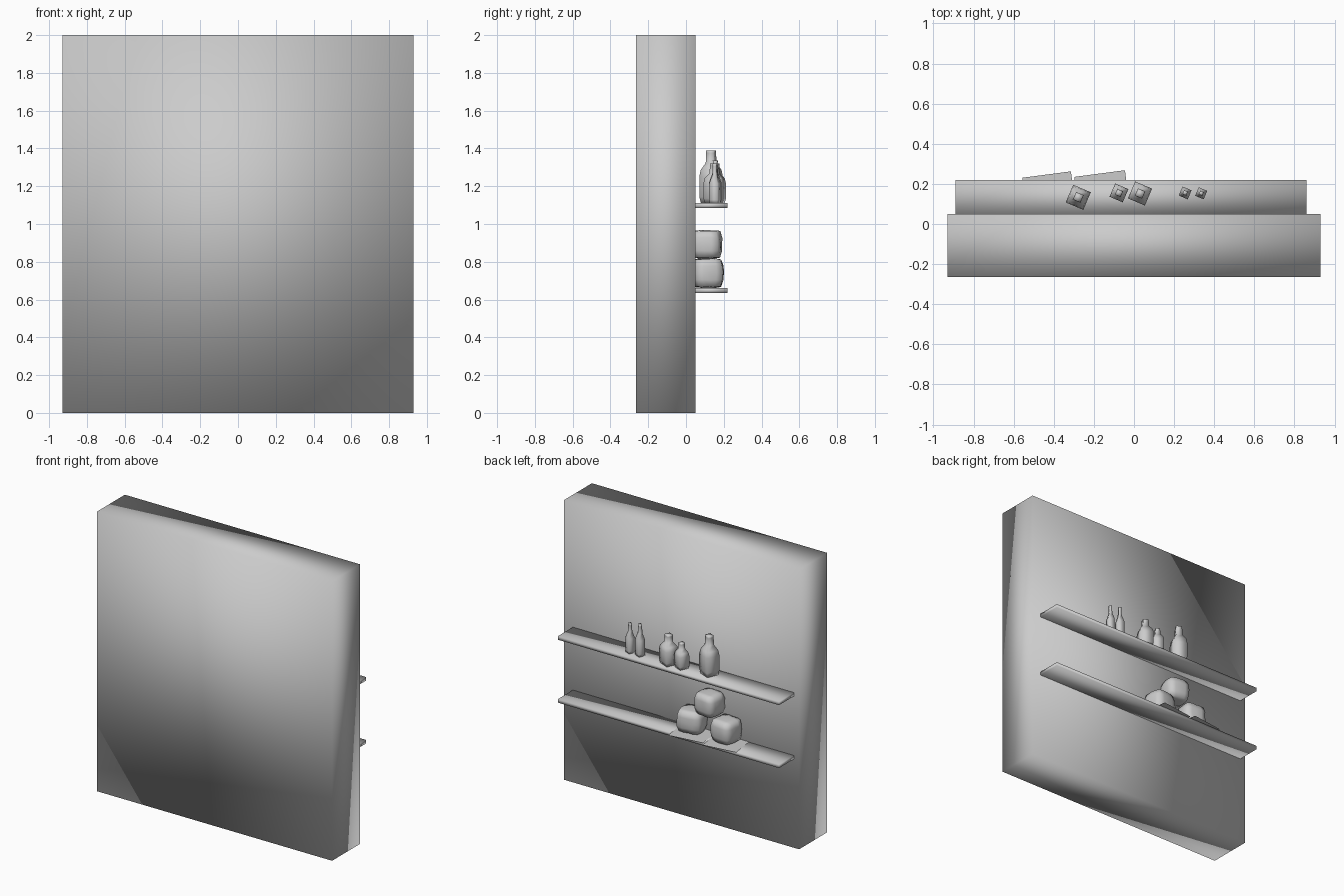
import bpy, bmesh, random
from math import radians, cos, sin, pi
from mathutils import Vector, Matrix

if "Cube" in bpy.data.objects:
    bpy.data.objects.remove(bpy.data.objects["Cube"])

random.seed(4)


def finish(name, bm):
    bmesh.ops.recalc_face_normals(bm, faces=bm.faces)
    me = bpy.data.meshes.new(name)
    for f in bm.faces:
        f.smooth = True
    bm.to_mesh(me)
    bm.free()
    ob = bpy.data.objects.new(name, me)
    bpy.context.collection.objects.link(ob)
    return ob


def box(name, lo, hi):
    lo, hi = Vector(lo), Vector(hi)
    bm = bmesh.new()
    m = Matrix.Translation((lo + hi) / 2) @ Matrix.Diagonal((*(hi - lo), 1))
    bmesh.ops.create_cube(bm, size=1, matrix=m)
    return finish(name, bm)


def bottle(name, x, y, half, height, profile, base=1.11, turn=-23):
    # four-sided lathe; half is the half extent of the turned square
    side = 2 * half / (cos(radians(turn)) + abs(sin(radians(turn))))
    radius = side / 2 ** 0.5
    bm = bmesh.new()
    rings = []
    for r, h in profile:
        rings.append([bm.verts.new((x + radius * r * cos(radians(turn) + pi / 4 + k * pi / 2),
                                    y + radius * r * sin(radians(turn) + pi / 4 + k * pi / 2),
                                    base + h * height)) for k in range(4)])
    for a, b in zip(rings, rings[1:]):
        for k in range(4):
            bm.faces.new((a[k], a[(k + 1) % 4], b[(k + 1) % 4], b[k]))
    bm.faces.new(rings[0])
    bm.faces.new(rings[-1])
    return finish(name, bm)


def sack(name, loc, size, turn):
    # stuffed cube: rounded sides, pinched edges, slightly lumpy
    bm = bmesh.new()
    bmesh.ops.create_cube(bm, size=2)
    bmesh.ops.subdivide_edges(bm, edges=bm.edges[:], cuts=3, use_grid_fill=True)
    for v in bm.verts:
        x, y, z = v.co
        waist = 1 - 0.14 * z ** 4
        v.co.x = x * waist * (1 - 0.12 * y ** 4)
        v.co.y = y * waist * (1 - 0.12 * x ** 4)
        v.co.z = z * (1 - 0.07 * max(abs(x), abs(y)) ** 4)
        v.co += Vector([random.uniform(-0.025, 0.025) for _ in range(3)])
    bmesh.ops.transform(bm, verts=bm.verts, matrix=Matrix.Translation(loc)
                        @ Matrix.Rotation(radians(turn), 4, 'Z')
                        @ Matrix.Diagonal((*[s / 2 for s in size], 1)))
    return finish(name, bm)


def card(name, loc, size, turn):
    bm = bmesh.new()
    bmesh.ops.create_grid(bm, x_segments=1, y_segments=1, size=size / 2,
                          matrix=Matrix.Translation(loc) @ Matrix.Rotation(radians(turn), 4, 'Z'))
    return finish(name, bm)


# Wall slab and two shelves
box("wall", (-0.93, -0.265, 0), (0.93, 0.05, 2))
box("lower_shelf", (-0.89, 0.04, 0.635), (0.86, 0.22, 0.66))
box("upper_shelf", (-0.89, 0.04, 1.085), (0.86, 0.22, 1.11))

# Bottles on the upper shelf
jug = [(0.86, 0), (1, 0.12), (1, 0.5), (0.88, 0.63), (0.46, 0.76), (0.42, 0.95), (0.42, 1)]
slim = [(0.92, 0), (1, 0.08), (1, 0.5), (0.45, 0.72), (0.4, 0.93), (0.42, 1)]
bottle("tall_bottle", -0.278, 0.133, 0.0625, 0.28, jug)
bottle("small_bottle", -0.075, 0.155, 0.047, 0.18, jug)
bottle("medium_bottle", 0.03, 0.152, 0.06, 0.21, jug)
bottle("slim_bottle_a", 0.255, 0.155, 0.032, 0.225, slim)
bottle("slim_bottle_b", 0.335, 0.153, 0.03, 0.21, slim)

# Sacks stacked on the lower shelf, with flat cards below
sack("sack_left", (-0.40, 0.115, 0.74), (0.165, 0.16, 0.155), -8)
sack("sack_right", (-0.13, 0.115, 0.74), (0.18, 0.155, 0.155), 8)
sack("sack_top", (-0.263, 0.11, 0.893), (0.165, 0.155, 0.15), -8)
card("card_left", (-0.42, 0.125, 0.662), 0.245, 7.5)
card("card_right", (-0.155, 0.125, 0.662), 0.255, 7.5)
